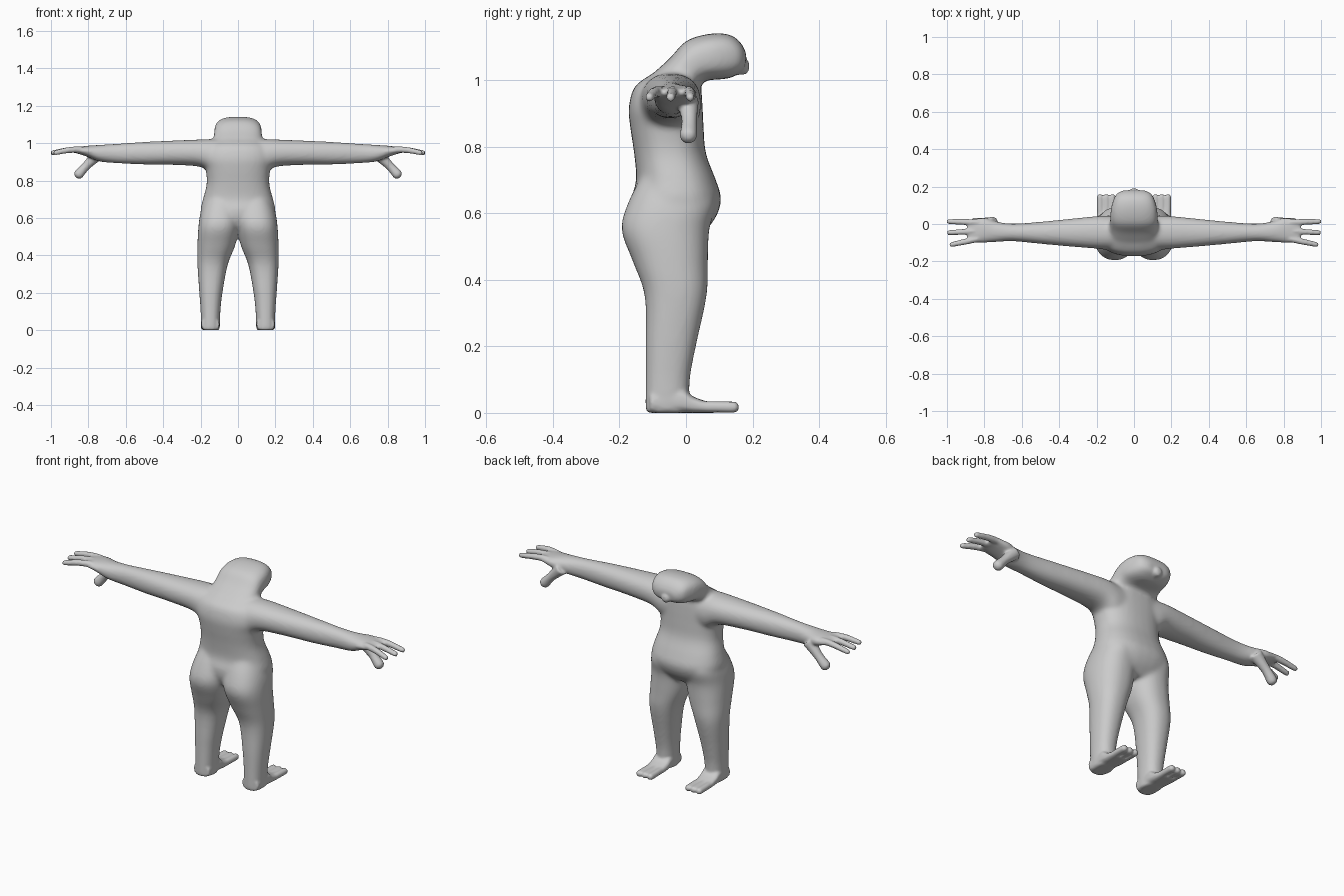
import bpy, bmesh, math
from mathutils import Vector

if "Cube" in bpy.data.objects:
    bpy.data.objects.remove(bpy.data.objects["Cube"])

SEG = 32


def catmull(a, b, c, d, t):
    return 0.5 * (2 * b + (c - a) * t + (2 * a - 5 * b + 4 * c - d) * t * t + (3 * b - a - 3 * c + d) * t ** 3)


def loft(bm, rings, power=2.2, steps=4):
    """Closed skin through rings given as (centre, half axis u, half axis v)."""
    fine = []
    for i in range(len(rings) - 1):
        ids = [max(i - 1, 0), i, i + 1, min(i + 2, len(rings) - 1)]
        for k in range(steps):
            fine.append([catmull(*[rings[j][c] for j in ids], k / steps) for c in range(3)])
    fine.append(rings[-1])
    loops = []
    for c, u, v in fine:
        loop = []
        for k in range(SEG):
            a = 2 * math.pi * k / SEG
            ca, sa = math.cos(a), math.sin(a)
            p = u * math.copysign(abs(ca) ** (2 / power), ca) + v * math.copysign(abs(sa) ** (2 / power), sa)
            loop.append(bm.verts.new(c + p))
        loops.append(loop)
    faces = [bm.faces.new(loops[0]), bm.faces.new(loops[-1])]
    for a, b in zip(loops, loops[1:]):
        for k in range(SEG):
            n = (k + 1) % SEG
            faces.append(bm.faces.new((a[k], a[n], b[n], b[k])))
    bmesh.ops.recalc_face_normals(bm, faces=faces)


def flat_z(z, x0, x1, y0, y1):
    return (Vector(((x0 + x1) / 2, (y0 + y1) / 2, z)), Vector(((x1 - x0) / 2, 0, 0)), Vector((0, (y1 - y0) / 2, 0)))


def flat_x(s, x, y0, y1, z0, z1):
    return (Vector((s * x, (y0 + y1) / 2, (z0 + z1) / 2)), Vector((0, (y1 - y0) / 2, 0)), Vector((0, 0, (z1 - z0) / 2)))


def flat_y(s, y, x0, x1, z0, z1):
    return (Vector((s * (x0 + x1) / 2, y, (z0 + z1) / 2)), Vector(((x1 - x0) / 2, 0, 0)), Vector((0, 0, (z1 - z0) / 2)))


def digit(bm, pts, radii):
    """Round finger or toe with a rounded tip."""
    pts = [Vector(p) for p in pts]
    d = (pts[-1] - pts[-2]).normalized()
    r = radii[-1]
    pts += [pts[-1] + d * r * 0.6, pts[-1] + d * r * 0.95]
    radii = list(radii) + [r * 0.8, r * 0.35]
    rings = []
    for i, p in enumerate(pts):
        t = (pts[min(i + 1, len(pts) - 1)] - pts[max(i - 1, 0)]).normalized()
        u = t.cross(Vector((0, 0, 1))).normalized()
        rings.append((p, u * radii[i], u.cross(t) * radii[i]))
    loft(bm, rings, 2)


def fuse(obj, voxel, factor, repeat):
    bpy.ops.object.select_all(action='DESELECT')
    obj.select_set(True)
    bpy.context.view_layer.objects.active = obj
    m = obj.modifiers.new("fuse", 'REMESH')
    m.mode = 'VOXEL'
    m.voxel_size = voxel
    m = obj.modifiers.new("soften", 'SMOOTH')
    m.factor = factor
    m.iterations = repeat
    for name in ("fuse", "soften"):
        bpy.ops.object.modifier_apply(modifier=name)


mesh = bpy.data.meshes.new("creature_body")
body = bpy.data.objects.new("creature_body", mesh)
bpy.context.collection.objects.link(body)
bm = bmesh.new()

# Torso
torso = [(.53, .14, -.11, .04), (.58, .185, -.155, .085), (.64, .2, -.165, .106), (.70, .188, -.15, .09),
         (.78, .168, -.156, .06), (.86, .172, -.168, .053), (.92, .185, -.172, .05),
         (.98, .17, -.155, .045), (1.015, .13, -.11, .03)]
loft(bm, [flat_z(z, -h, h, a, b) for z, h, a, b in torso], 2.4)

# Head and neck: back/top point, throat point, half width
head = [(-.15, .95, .045, .93, .14), (-.115, 1.005, .035, .97, .137), (-.05, 1.065, .04, .988, .13),
        (0, 1.118, .065, 1.0, .127), (.07, 1.14, .09, 1.002, .124), (.13, 1.138, .13, 1.006, .11),
        (.165, 1.113, .16, 1.02, .092), (.182, 1.08, .178, 1.032, .06)]
loft(bm, [(Vector((0, (a + c) / 2, (b + d) / 2)), Vector((h, 0, 0)), Vector((0, (a - c) / 2, (b - d) / 2)))
          for a, b, c, d, h in head], 2.8)

legs = [(0, .098, .197, -.123, .01), (.1, .094, .2, -.122, .012), (.2, .083, .207, -.122, .03),
        (.35, .055, .217, -.124, .062), (.45, .016, .217, -.158, .066), (.55, -.005, .212, -.194, .07),
        (.63, -.01, .2, -.175, .09), (.71, 0, .17, -.135, .07)]
arms = [(.05, -.14, .04, .83, 1.02), (.13, -.14, .045, .83, 1.022), (.2, -.132, .042, .873, 1.02),
        (.35, -.12, .027, .884, 1.014), (.5, -.106, .012, .886, 1.007), (.65, -.092, .002, .893, .997),
        (.74, -.097, .015, .902, .991), (.8, -.1, .036, .925, .987), (.86, -.102, .03, .945, .98),
        (.895, -.1, .025, .952, .974)]
for s in (1, -1):
    loft(bm, [flat_z(z, *sorted((s * a, s * b)), c, d) for z, a, b, c, d in legs], 2.3)
    loft(bm, [flat_x(s, *r) for r in arms], 2.2)
bm.to_mesh(mesh)
bm.free()
fuse(body, .009, .5, 10)

# Hands, feet and nose, added after softening so they stay crisp
bm = bmesh.new()
bm.from_mesh(mesh)
foot = [(-.11, .1, .195, 0, .06), (-.02, .097, .198, 0, .075), (.02, .097, .198, 0, .05),
        (.06, .098, .198, 0, .035), (.085, .1, .196, 0, .03)]
for s in (1, -1):
    loft(bm, [flat_y(s, *r) for r in foot], 3)
    for x in (.115, .148, .181):
        digit(bm, [(s * (.148 + (x - .148) * .9), .02, .019), (s * x, .09, .018), (s * x, .143, .017)],
              (.018, .017, .017))
    for y0, y1, tip in ((.008, .013, .99), (-.037, -.046, .988), (-.078, -.11, .975)):
        digit(bm, [(s * .83, y0, .965), (s * .9, (y0 + y1) / 2, .964), (s * tip, y1, .949)], (.017, .016, .013))
    digit(bm, [(s * .75, .005, .94), (s * .81, .01, .88), (s * .85, .007, .836)], (.034, .023, .026))
loft(bm, [(Vector((0, y, 1.042)), Vector((r, 0, 0)), Vector((0, 0, r)))
          for y, r in ((.14, .026), (.175, .025), (.186, .018), (.19, .008))], 2)
bm.to_mesh(mesh)
bm.free()
fuse(body, .0065, .5, 3)

# Settle the soles on the ground
low = min(v.co.z for v in mesh.vertices)
for v in mesh.vertices:
    v.co.z -= low
bpy.ops.object.shade_smooth()
